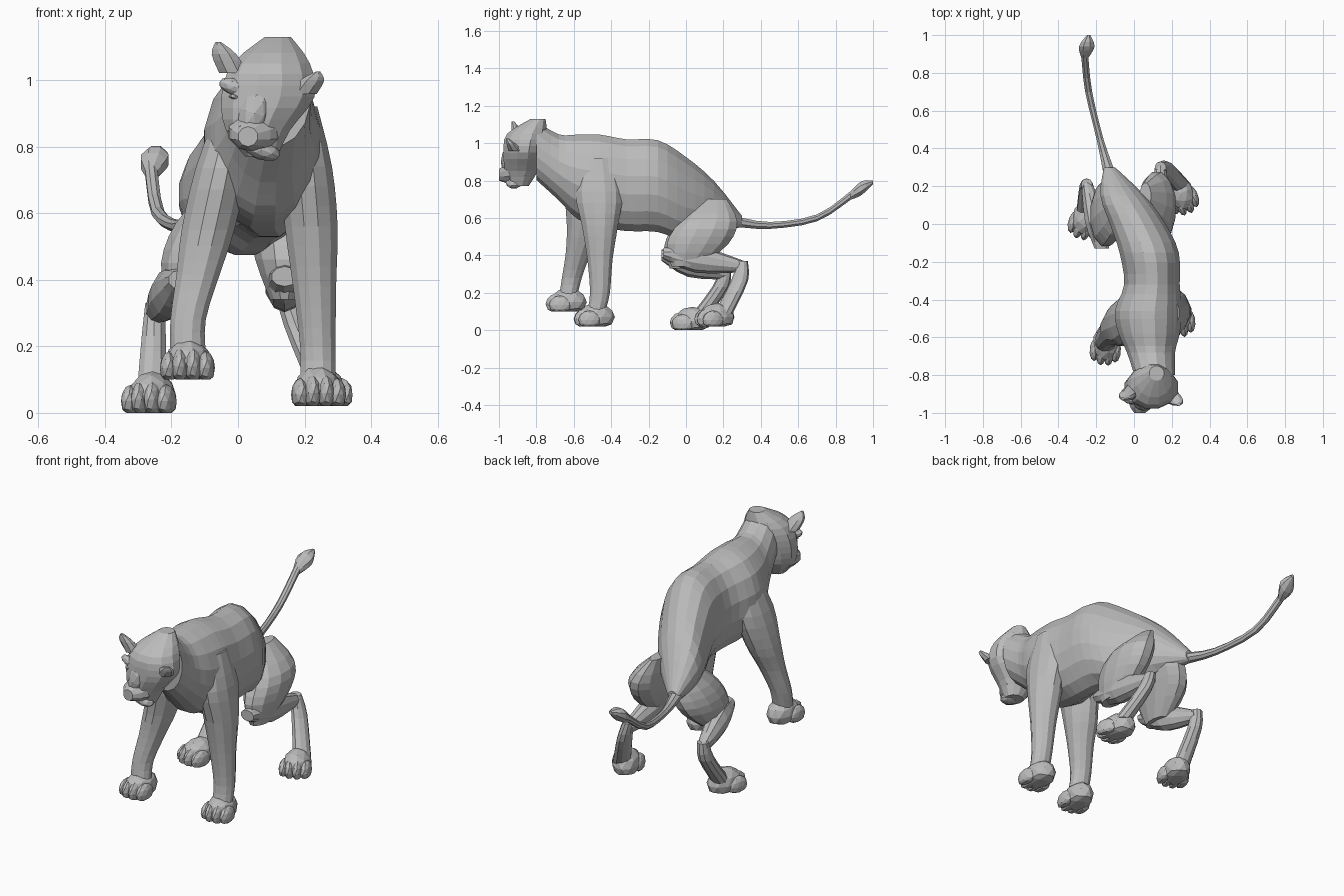
import bpy
import bmesh
from math import cos, sin, tau, radians
from mathutils import Matrix, Vector

default_cube = bpy.data.objects.get("Cube")
if default_cube:
    bpy.data.objects.remove(default_cube, do_unlink=True)

# One plain stone grey for the whole animal
grey = bpy.data.materials.new("stone_grey")
grey.use_nodes = True
colour = (.5, .5, .5, 1)
grey.diffuse_color = colour
grey.node_tree.nodes["Principled BSDF"].inputs["Base Color"].default_value = colour


def finish(name, bm):
    """Turn a bmesh into a flat shaded object."""
    bmesh.ops.recalc_face_normals(bm, faces=bm.faces[:])
    mesh = bpy.data.meshes.new(name)
    bm.to_mesh(mesh)
    bm.free()
    mesh.materials.append(grey)
    obj = bpy.data.objects.new(name, mesh)
    bpy.context.scene.collection.objects.link(obj)


def flowing(stations, steps=3):
    """Fill in stations along a smooth curve through the given ones."""
    padded = [stations[0], *stations, stations[-1]]
    for before, start, end, after in zip(padded, padded[1:], padded[2:], padded[3:]):
        for step in range(steps):
            t = step / steps
            blend = t * t * (3 - 2 * t)
            leave = t * (1 - t) ** 2 / 2
            arrive = t * t * (t - 1) / 2
            yield [b + (c - b) * blend + (c - a) * leave + (d - b) * arrive
                   for a, b, c, d in zip(before, start, end, after)]
    yield stations[-1]


def add_loft(bm, axis, path, girths, sides=12):
    """Skin oval rings, square to the axis, along a path of centres."""
    stations = [(*point, *girth) for point, girth in zip(path, girths)]
    rings = []
    for x, y, z, wide, deep in flowing(stations):
        ring = []
        for i in range(sides):
            angle = tau * (i + .5) / sides
            across, along = wide * cos(angle), deep * sin(angle)
            offset = (across, 0, along) if axis == "Y" else (across, along, 0)
            ring.append(bm.verts.new(Vector((x, y, z)) + Vector(offset)))
        rings.append(ring)
    for low, high in zip(rings, rings[1:]):
        for i in range(sides):
            j = (i + 1) % sides
            bm.faces.new((low[i], low[j], high[j], high[i]))
    bm.faces.new(rings[0])
    bm.faces.new(rings[-1])


def loft(name, axis, path, girths, sides=12):
    bm = bmesh.new()
    add_loft(bm, axis, path, girths, sides)
    finish(name, bm)


def add_blob(bm, centre, scale, detail=2, tilt=0):
    """Add a faceted ellipsoid, tilted about the front axis."""
    matrix = (Matrix.Translation(centre) @ Matrix.Rotation(radians(tilt), 4, "Y")
              @ Matrix.Diagonal((*scale, 1)))
    bmesh.ops.create_icosphere(bm, subdivisions=detail, radius=1, matrix=matrix)


def paw(name, place, yaw):
    """Flat soled paw with a sloping back and four toes."""
    bm = bmesh.new()
    add_blob(bm, (0, .01, .05), (.07, .1, .075))
    for side in (-1, 1):
        add_blob(bm, (side * .055, -.03, .035), (.028, .06, .05))
        add_blob(bm, (side * .02, -.05, .04), (.026, .06, .055))
    for vert in bm.verts:
        vert.co.z = max(vert.co.z, 0)
    bm.transform(Matrix.Translation(place) @ Matrix.Rotation(radians(yaw), 4, "Z"))
    finish(name, bm)


def front_leg(side, yaw, shoulder, elbow, wrist):
    """Broad shoulder tapering to a straight forearm and a paw."""
    shoulder, elbow, wrist = map(Vector, (shoulder, elbow, wrist))
    upper_arm = shoulder.lerp(elbow, .5)
    ankle = wrist + Vector((0, -.02, -.1))
    loft(side + "_front_leg", "Z",
         (shoulder, upper_arm, elbow, elbow.lerp(wrist, .5), wrist, ankle),
         ((.05, .08), (.08, .13), (.082, .1), (.067, .07), (.055, .055), (.055, .05)))
    paw(side + "_front_paw", wrist + Vector((0, -.03, -.18)), yaw)


def hind_leg(side, yaw, hip, haunch, knee, hock, foot):
    """Heavy thigh, shank running back to the hock, raised heel and a paw."""
    hip, haunch, knee, hock, foot = map(Vector, (hip, haunch, knee, hock, foot))
    thigh = haunch.lerp(knee, .7) + Vector((0, .04, 0))
    loft(side + "_thigh", "Z", (hip, haunch, thigh, knee + Vector((0, .02, -.07))),
         ((.03, .07), (.09, .16), (.085, .17), (.045, .08)))
    kneecap = knee + Vector((0, -.1, 0))
    loft(side + "_shank", "Y", (kneecap, kneecap.lerp(hock, .4), hock),
         ((.04, .03), (.06, .075), (.03, .03)), 10)
    shin = hock.lerp(foot, .3) + Vector((0, .01, 0))
    loft(side + "_heel", "Z", (hock + Vector((0, -.01, .03)), shin, foot),
         ((.03, .03), (.038, .045), (.045, .05)), 10)
    paw(side + "_hind_paw", foot + Vector((0, -.045, -.07)), yaw)


# Body from the rump, over a narrow waist and the shoulders, to the neck
loft("torso", "Y",
     ((-.13, .3, .58), (-.06, .15, .66), (.02, 0, .7), (.08, -.15, .77),
      (.095, -.32, .775), (.075, -.46, .8), (.08, -.58, .82),
      (.09, -.68, .87), (.11, -.8, .96)),
     ((.03, .03), (.12, .14), (.15, .23), (.16, .25),
      (.15, .25), (.18, .25), (.165, .23), (.13, .18), (.11, .16)), 16)

# Legs caught in mid stride
front_leg("left", 4, (.19, -.47, .92), (.22, -.46, .56), (.24, -.46, .2))
front_leg("right", -4, (-.01, -.49, .92), (-.09, -.54, .55), (-.15, -.61, .28))
hind_leg("left", 20, (.06, .15, .7), (.12, .12, .58),
         (.14, -.02, .41), (.14, .31, .34), (.25, .2, .09))
hind_leg("right", -15, (-.06, .15, .68), (-.1, .1, .57),
         (-.17, -.03, .4), (-.25, .22, .3), (-.26, .07, .07))

# Skull from chin to crown, then the muzzle
head = bmesh.new()
add_loft(head, "Z",
         ((.07, -.89, .77), (.06, -.88, .85), (.09, -.87, .95),
          (.1, -.85, 1.05), (.12, -.79, 1.13)),
         ((.05, .05), (.1, .09), (.145, .11), (.12, .11), (.04, .04)))
add_loft(head, "Y", ((.06, -.86, .85), (.045, -.95, .84), (.03, -1, .83)),
         ((.09, .07), (.075, .055), (.03, .03)), 10)

# Nose bridge, chin and nose, all on a head tilted to one side
tilt = 18
add_blob(head, (.05, -.94, .9), (.05, .05, .09), tilt=tilt)
add_blob(head, (.07, -.92, .79), (.06, .045, .03), tilt=tilt)
add_blob(head, (.025, -.98, .85), (.03, .015, .015), 1, tilt)

# Eyes, brows and ears on both sides of the tilted face
across = Vector((.1, -.01, -.03))
for name, side in (("left_ear", across), ("right_ear", -across)):
    eye = Vector((.055, -.945, .93)) + side * .65
    add_blob(head, eye, (.02, .02, .01), 1, tilt)
    add_blob(head, eye + Vector((0, .01, .03)), (.05, .025, .025), tilt=tilt)
    root = Vector((.09, -.9, .99)) + side * 1.05
    tip = Vector((.09, -.94, 1.07)) + side * 1.5
    loft(name, "Z", (root, root.lerp(tip, .6), tip),
         ((.045, .04), (.04, .025), (.008, .008)), 8)
finish("head", head)

# Tail ending in a tuft
tail_end = (-.26, .88, .72)
loft("tail", "Y",
     ((-.13, .27, .58), (-.18, .45, .56), (-.24, .7, .6), tail_end),
     ((.035, .03), (.02, .02), (.02, .02), (.02, .025)), 8)
loft("tail_tuft", "Y", (tail_end, (-.25, .94, .76), (-.24, 1, .79)),
     ((.02, .025), (.045, .04), (.01, .01)), 8)
